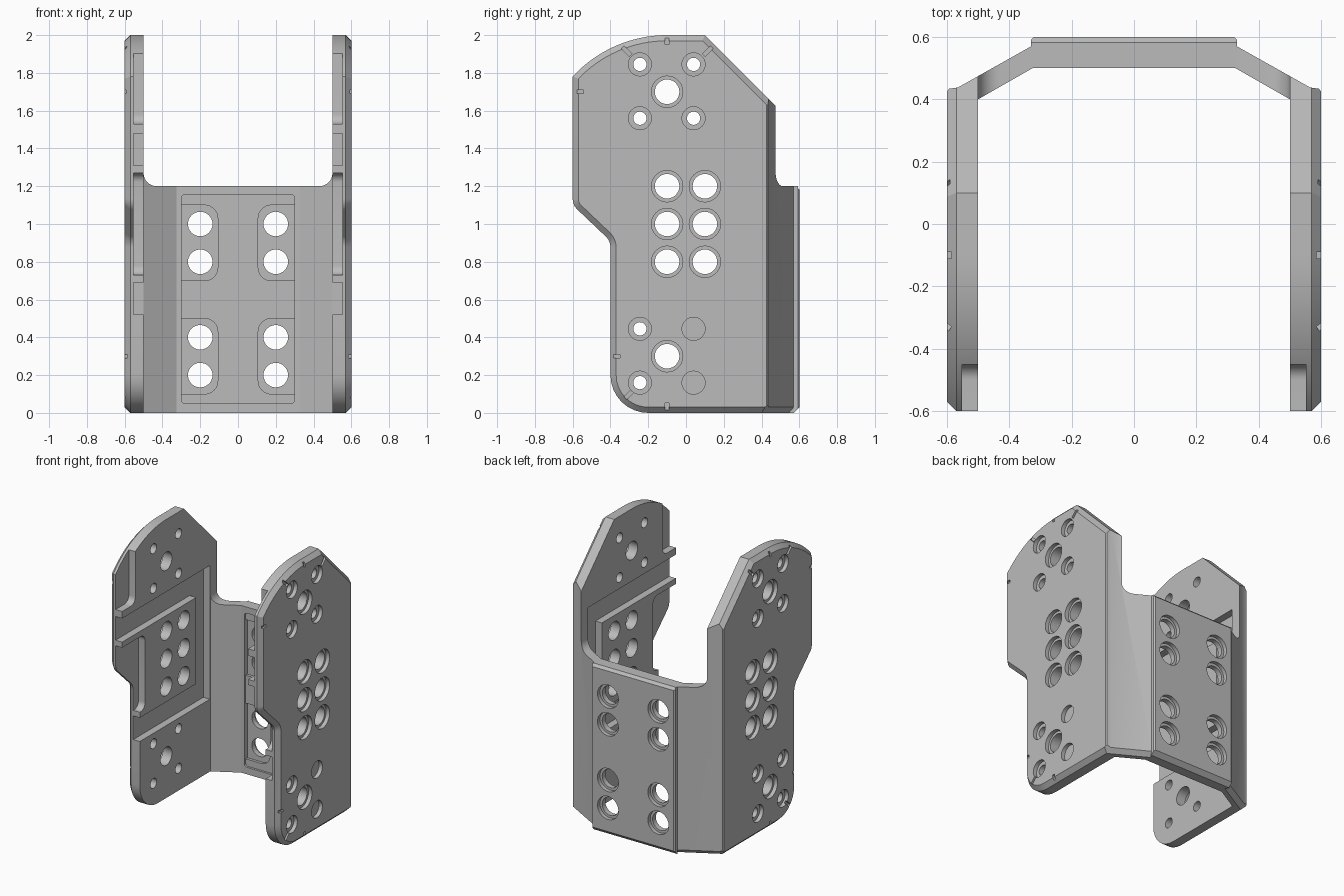
import bpy, bmesh, math
from mathutils import Vector

if "Cube" in bpy.data.objects:
    bpy.data.objects.remove(bpy.data.objects["Cube"])

AX = {'x': lambda a, b, t: (t, a, b), 'y': lambda a, b, t: (a, t, b), 'z': lambda a, b, t: (a, b, t)}


def loft(bm, sections, axis):
    """Join equal-length 2D outlines [(t, pts), ...] into a closed solid."""
    rings = [[bm.verts.new(AX[axis](p[0], p[1], t)) for p in pts] for t, pts in sections]
    n = len(rings[0])
    faces = [bm.faces.new(rings[0]), bm.faces.new(rings[-1])]
    for r, q in zip(rings, rings[1:]):
        faces += [bm.faces.new((r[i], r[(i + 1) % n], q[(i + 1) % n], q[i])) for i in range(n)]
    bmesh.ops.recalc_face_normals(bm, faces=faces)


def prism(bm, pts, t0, t1, axis):
    loft(bm, [(t0, pts), (t1, pts)], axis)


def rounded(corners, steps=8):
    """Polygon from (x, y, radius) corners."""
    out = []
    for i, (x, y, r) in enumerate(corners):
        p = Vector((x, y))
        if r == 0:
            out.append(p)
            continue
        a = (Vector(corners[i - 1][:2]) - p).normalized()
        b = (Vector(corners[(i + 1) % len(corners)][:2]) - p).normalized()
        half = a.angle(b) / 2
        c = p + (a + b).normalized() * (r / math.sin(half))
        s = p + a * (r / math.tan(half)) - c
        e = p + b * (r / math.tan(half)) - c
        sweep = s.angle(e) * (1 if s.x * e.y - s.y * e.x > 0 else -1)
        for k in range(steps + 1):
            w = sweep * k / steps
            out.append(c + Vector((s.x * math.cos(w) - s.y * math.sin(w),
                                   s.x * math.sin(w) + s.y * math.cos(w))))
    return out


def inset(pts, d):
    """Mitred inward offset of a counter-clockwise polygon."""
    out = []
    for i, p in enumerate(pts):
        a = (p - pts[i - 1]).normalized()
        b = (pts[(i + 1) % len(pts)] - p).normalized()
        n1, n2 = Vector((-a.y, a.x)), Vector((-b.y, b.x))
        out.append(p + (n1 + n2) * (d / (1 + n1.dot(n2))))
    return out


def rect(a0, a1, b0, b1):
    return [(a0, b0), (a1, b0), (a1, b1), (a0, b1)]


def circle(a, b, r, n=32):
    return [(a + r * math.cos(2 * math.pi * k / n), b + r * math.sin(2 * math.pi * k / n)) for k in range(n)]


def make(name, bm):
    me = bpy.data.meshes.new(name)
    bm.to_mesh(me)
    bm.free()
    ob = bpy.data.objects.new(name, me)
    bpy.context.collection.objects.link(ob)
    return ob


def combine(ob, bm, op='DIFFERENCE'):
    """Apply one boolean with a temporary helper, then remove the helper."""
    helper = make("cutter", bm)
    helper.hide_render = True
    m = ob.modifiers.new("bool", 'BOOLEAN')
    m.operation, m.solver, m.object, m.use_self = op, 'EXACT', helper, True
    me = bpy.data.meshes.new_from_object(ob.evaluated_get(bpy.context.evaluated_depsgraph_get()))
    ob.modifiers.clear()
    ob.data = me
    bpy.data.objects.remove(helper)


# U-shaped wall, drawn in plan and extruded up
half = [(.5, -.8), (.6, -.8), (.6, .425), (.593, .434), (.565, .438), (.33, .57), (.33, .592), (.322, .6)]
inner = [(.325, .5), (.5, .4)]
plan = half + [(-x, y) for x, y in reversed(half)] + [(-x, y) for x, y in reversed(inner)] + inner
bm = bmesh.new()
prism(bm, plan, -.1, 2.1, 'z')
shell = make("bracket_shell", bm)

# Side silhouette with a chamfer on both outer faces
arc = []
for k in range(17):
    a = math.pi / 2 + k / 16 * math.asin(.5 / .68)
    arc.append((-.1 + .68 * math.cos(a), 1.32 + .68 * math.sin(a), 0))
side = rounded([(.7, 0, 0), (.7, 1.4, 0), (.1, 2, 0)] + arc +
               [(-.6, 1.1, .08), (-.4, .91, .08), (-.4, 0, .2)])
small = inset(side, .05)
bm = bmesh.new()
loft(bm, [(-.62, small), (-.57, side), (.57, side), (.62, small)], 'x')
combine(shell, bm, 'INTERSECT')

# Opening above the back wall
bm = bmesh.new()
prism(bm, rounded([(-.5, 1.2, .07), (.5, 1.2, .07), (.5, 2.2, 0), (-.5, 2.2, 0)]), -1, 1, 'y')
combine(shell, bm)

# Chamfers under the back and slanted walls, and over the back pad
for p0, p1, z, s, c in (((-.33, .6), (.33, .6), 0, 1, .03), ((.33, .57), (.62, .407), 0, 1, .03),
                        ((-.62, .407), (-.33, .57), 0, 1, .03), ((-.33, .6), (.33, .6), 1.2, -1, .018)):
    p0, p1 = Vector(p0), Vector(p1)
    d = (p1 - p0).normalized()
    n = Vector((-d.y, d.x))
    bm = bmesh.new()
    ends = [[bm.verts.new((*(p + n * o), z + s * h)) for o, h in ((-c - .05, -.05), (.05, c + .05), (.05, -.05))]
            for p in (p0, p1)]
    fs = [bm.faces.new(e) for e in ends]
    fs += [bm.faces.new((ends[0][i], ends[0][(i + 1) % 3], ends[1][(i + 1) % 3], ends[1][i])) for i in range(3)]
    bmesh.ops.recalc_face_normals(bm, faces=fs)
    combine(shell, bm)

# Inner side channels and front pockets, leaving narrow rails between
top_pocket = rounded([(-1, 1.53, 0), (-.45, 1.53, .05), (-.45, 2.2, 0), (-1, 2.2, 0)])
mid_pocket = rounded([(-1, .73, 0), (-.34, .73, .05), (-.34, 1.27, .05), (-1, 1.27, 0)])
channel = [(-1, .52), (.395, .52), (.395, 1.48), (-1, 1.48), (-1, 1.31), (.24, 1.31), (.24, .69), (-1, .69)]
bm = bmesh.new()
for s in (1, -1):
    for pts in (top_pocket, mid_pocket, channel):
        prism(bm, pts, s * .45, s * .552, 'x')
combine(shell, bm)

# Inner back recess, then deeper pads around the hole pairs
bm = bmesh.new()
prism(bm, rounded([(-.3, .05, .02), (.3, .05, .02), (.3, 1.155, .02), (-.3, 1.155, .02)], 3), .45, .515, 'y')
combine(shell, bm)
bm = bmesh.new()
for s in (1, -1):
    for z0 in (.1, .7):
        prism(bm, rounded([(s * .3, z0, 0), (s * .107, z0, .07), (s * .107, z0 + .4, .07),
                           (s * .3, z0 + .4, 0)]), .45, .535, 'y')
combine(shell, bm)

# Through holes and their outer counterbores
holes = [(y, z, .065, .083) for y in (-.1, .1) for z in (.8, 1, 1.2)]
for cz in (.3, 1.7):
    holes.append((-.1, cz, .065, .083))
    holes += [(y, cz + dz, .035, .061) for y in (-.244, .04) for dz in (-.14, .145)]
bores, steps = bmesh.new(), bmesh.new()
for s in (1, -1):
    for y, z, r, R in holes:
        prism(bores, circle(y, z, r), s * .42, s * .7, 'x')
        prism(steps, circle(y, z, R), s * .572, s * .7, 'x')
    for z in (.2, .4, .8, 1):
        prism(bores, circle(s * .2, z, .065), .45, .7, 'y')
        prism(steps, circle(s * .2, z, .083), .572, .7, 'y')
combine(shell, bores)
combine(shell, steps)

# Small alignment notches around the rim
bm = bmesh.new()
for s in (1, -1):
    for y, z, ang in ((-.1, 1.968, 90), (-.56, 1.7, 0), (-.315, 1.915, 135), (.115, 1.915, 45),
                      (-.367, .3, 0), (-.1, .034, 90), (-.3, .1, 45)):
        a = math.radians(ang)
        u, v = Vector((math.cos(a), math.sin(a))), Vector((-math.sin(a), math.cos(a)))
        L = .03 if ang % 90 else .018
        c = Vector((y, z))
        prism(bm, [c + u * i + v * j for i, j in rect(-L, L, -.01, .01)], s * .586, s * .65, 'x')
combine(shell, bm)

# One grey finish, smooth hole walls with crisp edges
mat = bpy.data.materials.new("plain grey")
mat.diffuse_color = (.5, .5, .5, 1)
mat.use_nodes = True
mat.node_tree.nodes["Principled BSDF"].inputs["Base Color"].default_value = mat.diffuse_color
shell.data.materials.clear()
shell.data.materials.append(mat)
bpy.ops.object.select_all(action='DESELECT')
shell.select_set(True)
bpy.context.view_layer.objects.active = shell
bpy.ops.object.shade_smooth_by_angle(angle=math.radians(25))
